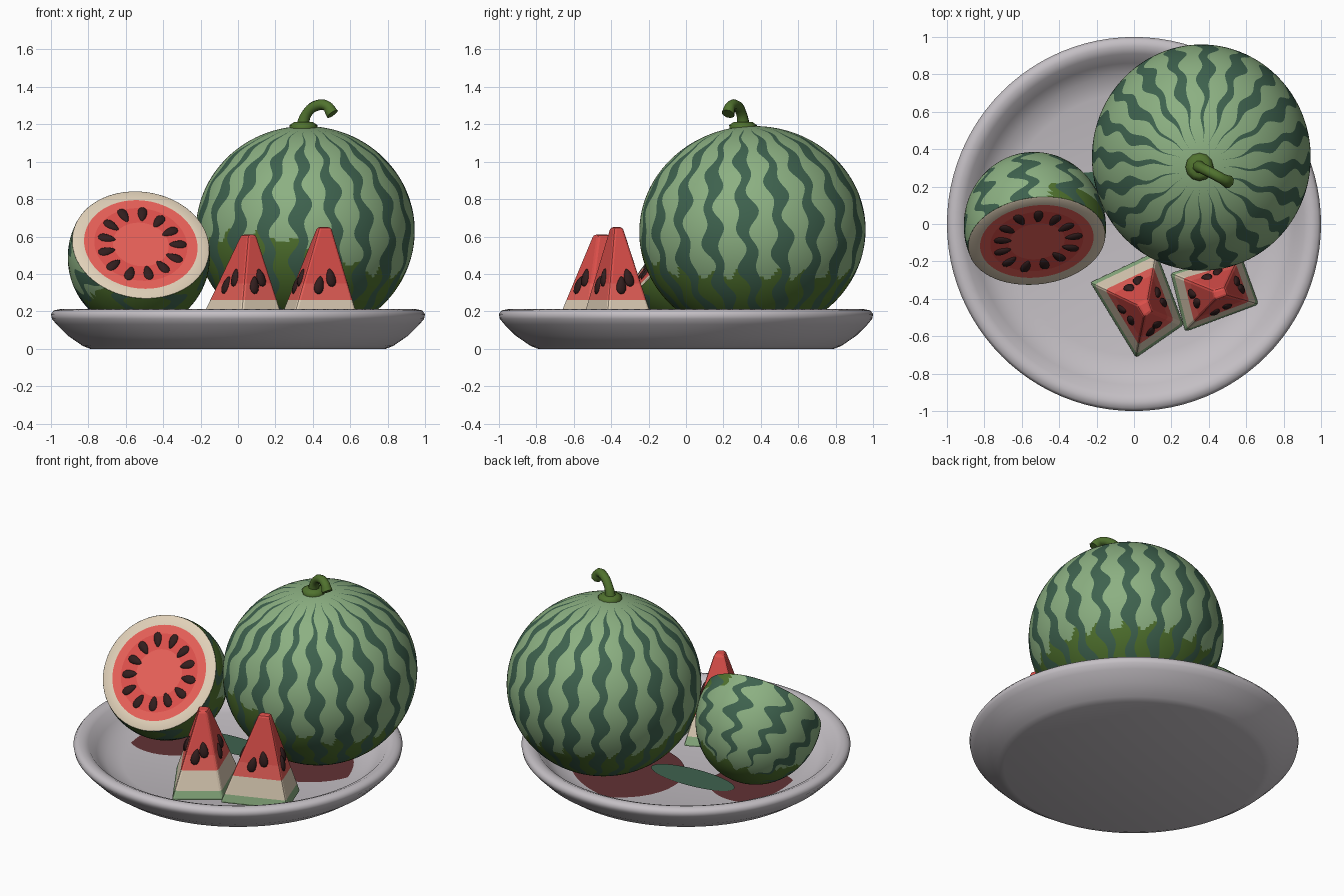
import bpy, bmesh
from math import sin, cos, pi, acos, exp, radians
from mathutils import Vector, Matrix

if "Cube" in bpy.data.objects:
    bpy.data.objects.remove(bpy.data.objects["Cube"])


def material(name, *rgb):
    """Flat colour from sRGB bytes."""
    lin = [((c / 255 + 0.055) / 1.055) ** 2.4 for c in rgb] + [1]
    m = bpy.data.materials.new(name)
    m.use_nodes = True
    m.diffuse_color = lin
    m.node_tree.nodes["Principled BSDF"].inputs["Base Color"].default_value = lin
    return m


GREY = material("plate grey", 196, 191, 196)
LIGHT = material("light green", 140, 176, 130)
DARK = material("stripe green", 62, 98, 78)
OLIVE = material("olive green", 80, 114, 46)
CREAM = material("rind cream", 224, 208, 184)
CORAL = material("coral flesh", 236, 98, 90)
RED = material("red flesh", 222, 80, 75)
SEED = material("seed brown", 50, 30, 30)
MAROON = material("maroon", 98, 50, 52)


def finish(name, bm, mats, smooth=True):
    bmesh.ops.recalc_face_normals(bm, faces=bm.faces[:])
    for f in bm.faces:
        f.smooth = smooth
    me = bpy.data.meshes.new(name)
    bm.to_mesh(me)
    bm.free()
    for m in mats:
        me.materials.append(m)
    ob = bpy.data.objects.new(name, me)
    bpy.context.collection.objects.link(ob)
    return ob


def bridge(bm, a, b, index=0):
    """Quads between two closed loops of equal length."""
    n = len(a)
    for i in range(n):
        f = bm.faces.new((a[i], a[(i + 1) % n], b[(i + 1) % n], b[i]))
        f.material_index = index


def lathe(name, profile, mats, bands=None, matrix=Matrix(), n=96):
    """Revolve (radius, height) points; first and last may lie on the axis."""
    bm = bmesh.new()
    prev = None
    for k, (r, z) in enumerate(profile):
        if r == 0:
            loop = [bm.verts.new((0, 0, z))]
        else:
            loop = [bm.verts.new((r * cos(2 * pi * i / n), r * sin(2 * pi * i / n), z)) for i in range(n)]
        if prev:
            index = bands[k - 1] if bands else 0
            if len(prev) == len(loop):
                bridge(bm, prev, loop, index)
            else:
                hub, rim = (prev[0], loop) if len(prev) == 1 else (loop[0], prev)
                for i in range(n):
                    bm.faces.new((hub, rim[i], rim[(i + 1) % n])).material_index = index
        prev = loop
    bm.transform(matrix)
    return finish(name, bm, mats)


def melon(name, matrix, rx, ry, rz, stripes, end, width, amp, start, olive):
    """Ellipsoid skin whose columns follow wavy stripes from the pole to angle end."""
    per_stripe, per_gap, rings = 3, 6, 90
    step = 2 * pi / stripes

    def edges(s, phi):
        q = s % stripes
        fade = min(1, max(0.03, (phi - start) / 0.5))
        half = width * fade * (1 + 0.35 * sin(11 * phi + 2.3 * q))
        mid = s * step - 0.05 + amp * sin(17 * phi + 1.9 * q)
        return mid - half, mid + half

    bm = bmesh.new()
    pole = bm.verts.new((0, 0, rz))
    prev = None
    for k in range(1, rings + 1):
        phi = end * k / rings
        loop = []
        for s in range(stripes):
            lo, hi = edges(s, phi)
            nxt = edges(s + 1, phi)[0]
            angles = [lo + (hi - lo) * i / per_stripe for i in range(per_stripe)]
            angles += [hi + (nxt - hi) * i / per_gap for i in range(per_gap)]
            for a in angles:
                loop.append(bm.verts.new((rx * sin(phi) * sin(a), -ry * sin(phi) * cos(a), rz * cos(phi))))
        n = len(loop)
        for i in range(n):
            j = (i + 1) % n
            if prev:
                f = bm.faces.new((prev[i], prev[j], loop[j], loop[i]))
            else:
                f = bm.faces.new((pole, loop[i], loop[j]))
            if i % (per_stripe + per_gap) < per_stripe and phi > start:
                f.material_index = 1
            elif olive(matrix @ f.calc_center_median(), i / n * 2 * pi, phi):
                f.material_index = 2
        prev = loop
    bm.transform(matrix)
    return finish(name, bm, [LIGHT, DARK, OLIVE])


def seeds(name, places):
    """Teardrops lying on a surface: (location, normal, pointing direction)."""
    bm = bmesh.new()
    for loc, normal, point in places:
        z, y = normal.normalized(), point.normalized()
        x = y.cross(z)
        frame = Matrix((x, y, z)).transposed().to_4x4()
        new = bmesh.ops.create_uvsphere(bm, u_segments=12, v_segments=8, radius=1)["verts"]
        for v in new:
            t = 1 - 0.35 * v.co.y
            v.co = loc + frame @ Vector((v.co.x * 0.026 * t, v.co.y * 0.05, v.co.z * 0.017))
    return finish(name, bm, [SEED])


# Plate
lathe("plate", [(0, 0), (0.79, 0), (0.83, 0.015), (0.91, 0.07), (0.97, 0.13), (0.995, 0.16),
                (1, 0.185), (0.985, 0.205), (0.95, 0.212), (0.91, 0.195), (0.86, 0.14),
                (0.8, 0.09), (0.7, 0.065), (0, 0.06)], [GREY])

# Juice stains on the plate floor
for label, mat, x, y, sx, sy, h in (("melon", MAROON, 0.28, 0.33, 0.42, 0.4, 0.066),
                                    ("half", MAROON, -0.53, 0.05, 0.27, 0.25, 0.066),
                                    ("middle", DARK, -0.17, 0.17, 0.3, 0.11, 0.07)):
    place = Matrix.Translation((x, y, 0)) @ Matrix.Diagonal((sx, sy, 1, 1))
    lathe(label + "_stain", [(0, h), (1, h)], [mat], matrix=place, n=40)


# Whole melon
def whole_olive(p, a, phi):
    return p.z < 0.4 + 0.22 * max(0, cos(a + 0.5)) ** 2 + 0.03 * cos(20 * a)


whole = Matrix.Translation((0.36, 0.355, 0.63)) @ Matrix.Rotation(radians(5), 4, "X")
melon("whole_melon", whole, 0.585, 0.605, 0.56, 20, pi * 0.985, 0.066, 0.035, 0.22, whole_olive)

# Stem with its collar
lathe("stem_collar", [(0, 1.21), (0.05, 1.212), (0.075, 1.195), (0.07, 1.17)], [OLIVE],
      matrix=Matrix.Translation((0.35, 0.305, 0)), n=12)
curve = bpy.data.curves.new("stem", "CURVE")
curve.dimensions = "3D"
curve.bevel_depth = 0.03
curve.bevel_resolution = 2
curve.use_fill_caps = True
path = [(0.34, 0.31, 1.18), (0.37, 0.295, 1.26), (0.42, 0.27, 1.3), (0.475, 0.24, 1.297), (0.505, 0.225, 1.255)]
spline = curve.splines.new("BEZIER")
spline.bezier_points.add(len(path) - 1)
for i, (bp, co) in enumerate(zip(spline.bezier_points, path)):
    bp.co = co
    bp.handle_left_type = bp.handle_right_type = "AUTO"
    bp.radius = 1.2 if i in (0, len(path) - 1) else 0.95
curve.materials.append(OLIVE)
bpy.context.collection.objects.link(bpy.data.objects.new("stem", curve))

# Cut half melon: skin, then the flesh disc
normal = Vector((0.1, -0.77, 0.63)).normalized()
face_mid = Vector((-0.52, -0.09, 0.555))
turn = normal.to_track_quat("Z", "Y").to_matrix().to_4x4()
back = Matrix.Translation(face_mid - normal * 0.1) @ turn @ Matrix.Rotation(pi, 4, "X")
cut = acos(-0.1 / 0.41)


def half_olive(p, a, phi):
    return p.z < 0.36 + 0.25 * (p.x + 0.5) + 0.03 * sin(7 * a) or (phi > cut - 0.22 and p.x > -0.45)


melon("half_melon_skin", back, 0.38, 0.38, 0.41, 9, cut, 0.12, 0.12, 0.35, half_olive)
lathe("half_melon_flesh", [(0.368, 0), (0.362, 0.004), (0.305, 0.004), (0.25, 0.004), (0.15, 0.004), (0, 0.004)],
      [CREAM, CORAL, RED], [0, 0, 1, 2, 1], Matrix.Translation(face_mid) @ turn)
ring = []
for i in range(13):
    a = 2 * pi * i / 13
    out = turn.to_3x3() @ Vector((cos(a), sin(a), 0))
    ring.append((face_mid + out * (0.2 + 0.015 * sin(5 * i)), normal, -out))
seeds("half_melon_seeds", ring)


# Wedge slices standing on their rind
def slice_wedge(name, base, apex):
    low, high = 0.08, apex[2]
    mid = Vector((sum(c[0] for c in base) / 4, sum(c[1] for c in base) / 4))

    def corner(i, z):
        t = (z - low) / (high - low)
        b = Vector(base[i % 4])
        top = Vector(apex[:2]) + (b - mid) * 0.17
        return Vector((*b.lerp(top, t), z))

    bm = bmesh.new()
    levels = [low, 0.14, 0.26, 0.35, high]
    loops = [[bm.verts.new(corner(i, z)) for i in range(4)] for z in levels]
    for k in range(4):
        bridge(bm, loops[k], loops[k + 1], k)
    bm.faces.new(loops[0]).material_index = 4
    bm.faces.new(loops[-1]).material_index = 3
    ob = finish(name, bm, [LIGHT, CREAM, CORAL, RED, DARK], smooth=False)
    bev = ob.modifiers.new("soft_edges", "BEVEL")
    bev.width = 0.014
    bev.segments = 2
    bev.limit_method = "ANGLE"

    pairs = []
    for i in range(4):
        for u, lean in ((0.36, -0.2), (0.62, 0.2)):
            z = 0.36 + 0.1 * lean
            along = corner(i + 1, z) - corner(i, z)
            up = corner(i, high).lerp(corner(i + 1, high), u) - corner(i, low).lerp(corner(i + 1, low), u)
            pairs.append((corner(i, z) + along * u, along.cross(up), up - along.normalized() * lean * 0.3))
    fixed = []
    for loc, nor, point in pairs:
        point = point - nor.normalized() * point.dot(nor.normalized())
        fixed.append((loc, nor, point))
    seeds(name + "_seeds", fixed)


slice_wedge("front_slice", [(-0.24, -0.31), (0.01, -0.72), (0.27, -0.54), (0.12, -0.14)], (0.06, -0.45, 0.61))
slice_wedge("side_slice", [(0.19, -0.26), (0.27, -0.58), (0.67, -0.43), (0.57, -0.15)], (0.46, -0.37, 0.65))
